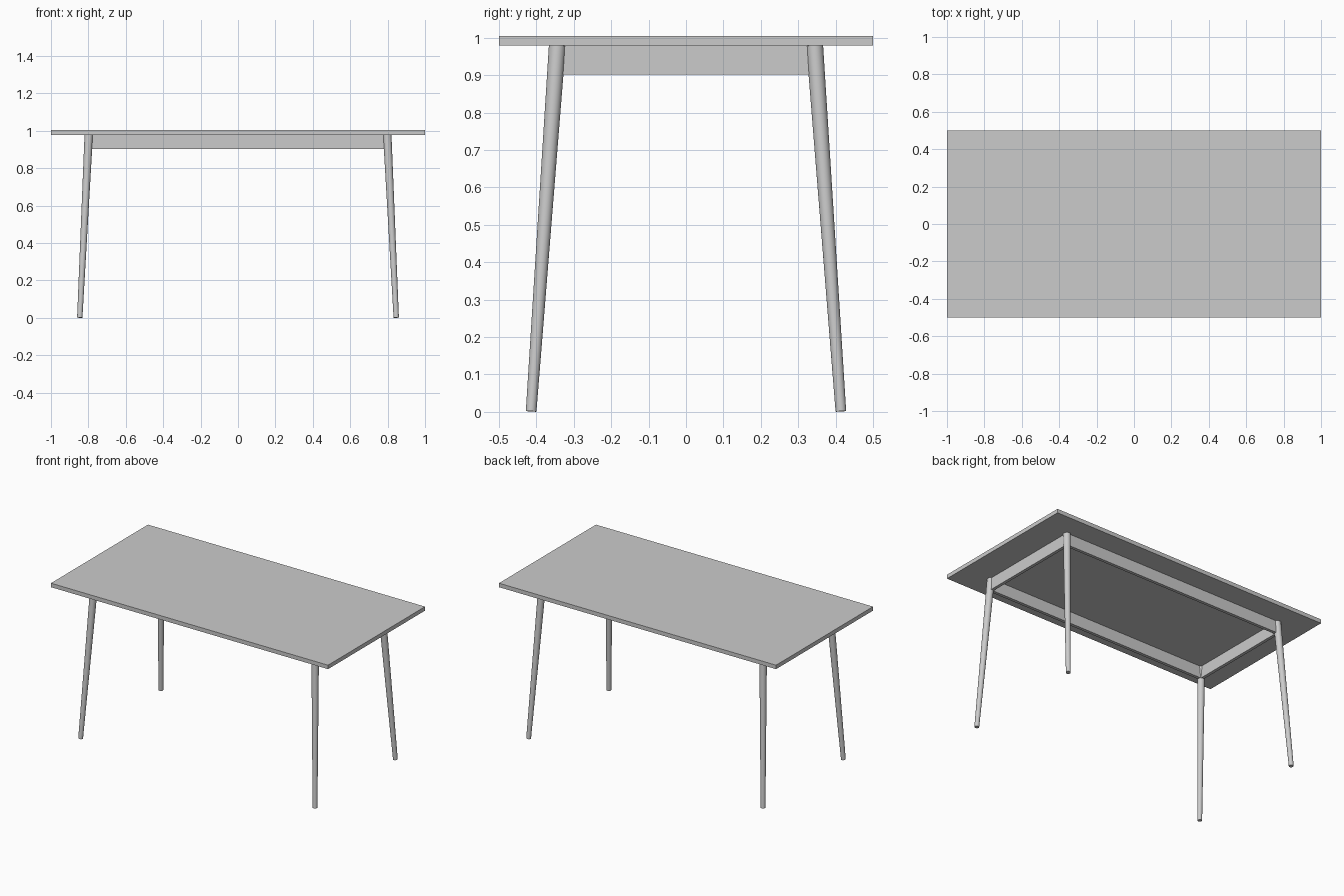
import bpy
from mathutils import Vector

if "Cube" in bpy.data.objects:
    bpy.data.objects.remove(bpy.data.objects["Cube"])

TOP_Z, UNDER_Z, APRON_Z = 1.005, 0.979, 0.902
LEG_X, LEG_Y = 0.798, 0.344      # leg axis under the top
FOOT_X, FOOT_Y = 0.846, 0.414    # leg axis at the floor
APRON_T = 0.02


def box(name, lo, hi):
    lo, hi = Vector(lo), Vector(hi)
    bpy.ops.mesh.primitive_cube_add(size=1, location=(lo + hi) / 2)
    ob = bpy.context.object
    ob.name = name
    ob.scale = hi - lo
    bpy.ops.object.transform_apply(location=False, rotation=False, scale=True)
    return ob


def tapered_leg(name, foot, head, r_foot, r_head):
    foot, head = Vector(foot), Vector(head)
    axis = head - foot
    bpy.ops.mesh.primitive_cone_add(vertices=32, radius1=r_foot, radius2=r_head,
                                    depth=axis.length, location=(foot + head) / 2,
                                    rotation=axis.to_track_quat('Z', 'Y').to_euler())
    ob = bpy.context.object
    ob.name = name
    bpy.ops.object.shade_smooth_by_angle()


# Table top
box("table_top", (-1, -0.5, UNDER_Z), (1, 0.5, TOP_Z))

# Splayed, tapered legs
for sy, fb in ((-1, "front"), (1, "back")):
    for sx, lr in ((-1, "left"), (1, "right")):
        tapered_leg(f"{fb}_{lr}_leg",
                    (sx * FOOT_X, sy * FOOT_Y, 0.0013),
                    (sx * LEG_X, sy * LEG_Y, UNDER_Z), 0.0142, 0.0225)

# Apron rails joining the legs under the top
h = APRON_T / 2
for s, fb, lr in ((-1, "front", "left"), (1, "back", "right")):
    box(f"{fb}_apron", (-LEG_X, s * LEG_Y - h, APRON_Z), (LEG_X, s * LEG_Y + h, UNDER_Z))
    box(f"{lr}_apron", (s * LEG_X - h, -LEG_Y, APRON_Z), (s * LEG_X + h, LEG_Y, UNDER_Z))
